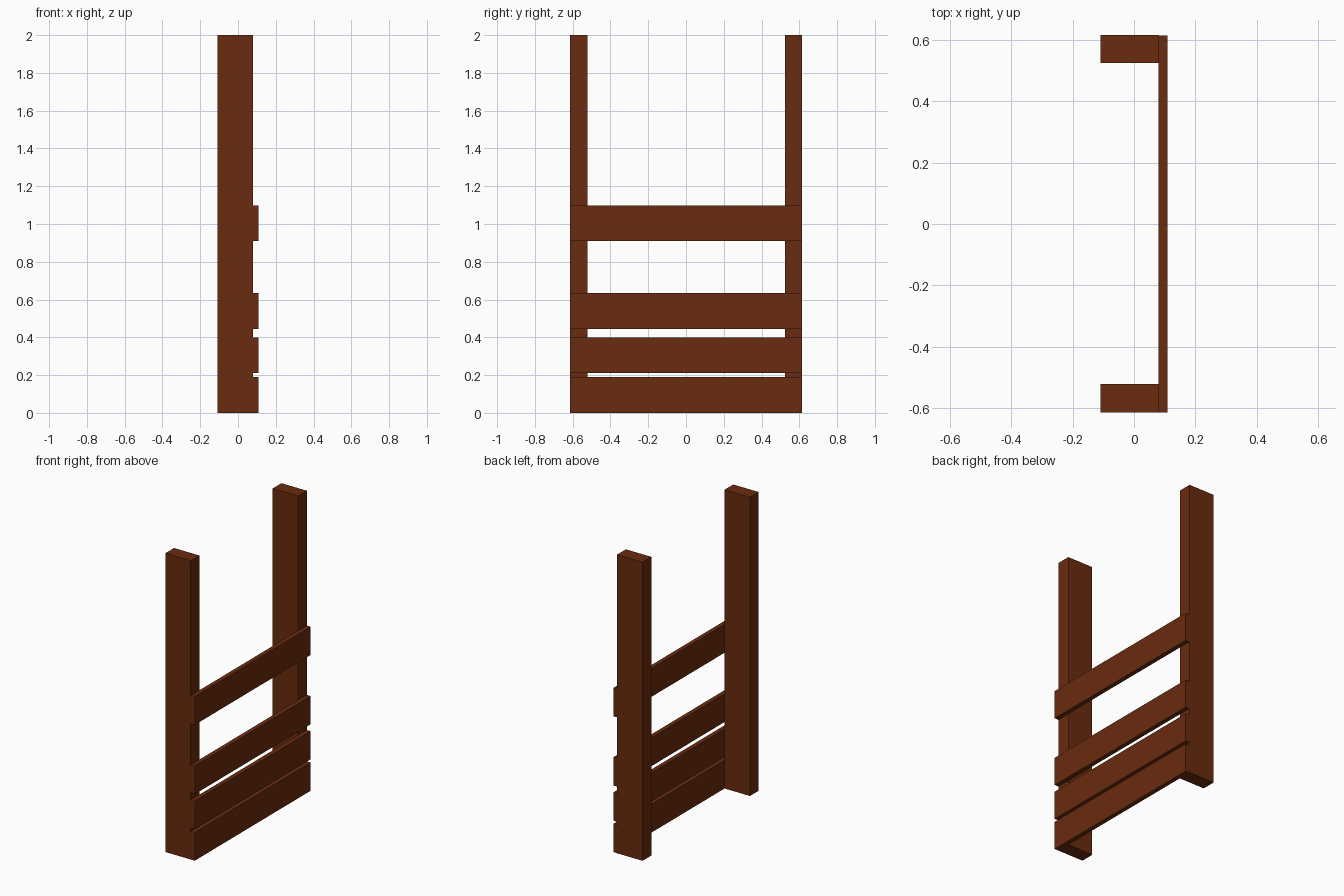
import bpy
import bmesh
from mathutils import Matrix, Vector

cube = bpy.data.objects.get("Cube")
if cube:
    bpy.data.objects.remove(cube, do_unlink=True)

# One stained wood colour
wood = bpy.data.materials.new("brown wood")
wood.use_nodes = True
colour = (0.142, 0.025, 0.0045, 1)
wood.diffuse_color = colour
wood.node_tree.nodes["Principled BSDF"].inputs["Base Color"].default_value = colour


def board(name, low, high):
    """Rectangular board between two opposite corners."""
    low, high = Vector(low), Vector(high)
    bm = bmesh.new()
    place = Matrix.Translation((low + high) / 2) @ Matrix.Diagonal((*(high - low), 1))
    bmesh.ops.create_cube(bm, size=1, matrix=place)
    mesh = bpy.data.meshes.new(name)
    bm.to_mesh(mesh)
    bm.free()
    mesh.materials.append(wood)
    obj = bpy.data.objects.new(name, mesh)
    bpy.context.collection.objects.link(obj)


BACK, JOINT, FACE = -0.109, 0.079, 0.109
HALF = 0.613

# Upright posts at each end
board("front_post", (BACK, -HALF, 0), (JOINT, -0.521, 2))
board("back_post", (BACK, 0.523, 0), (JOINT, 0.615, 2))

# Horizontal slats fixed to the posts' left side
for i, z in enumerate((0, 0.21, 0.445, 0.909)):
    board(f"slat_{i + 1}", (JOINT, -HALF, z), (FACE, HALF, z + 0.189))
